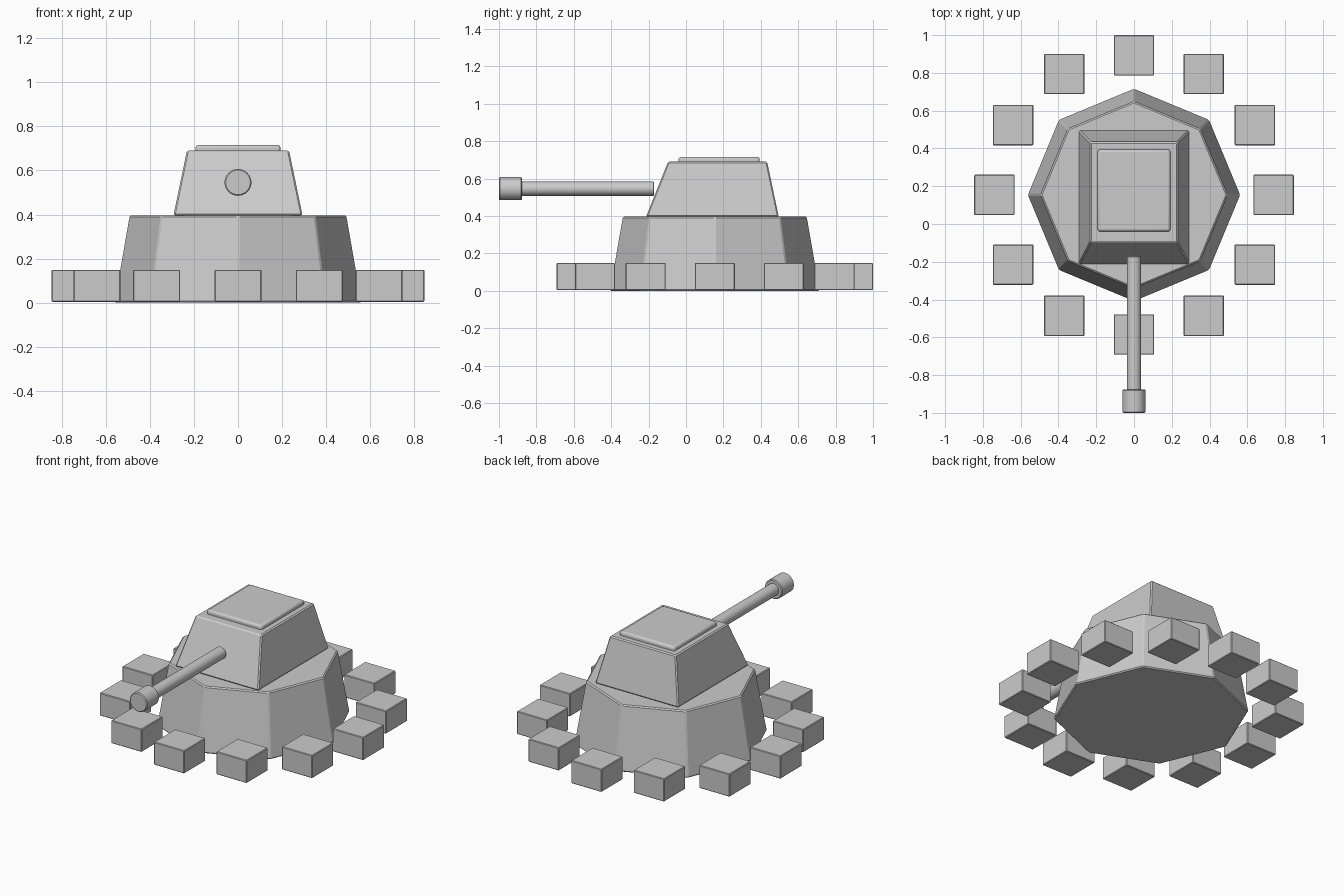
import bpy, bmesh
from math import sin, cos, pi, radians

if "Cube" in bpy.data.objects:
    bpy.data.objects.remove(bpy.data.objects["Cube"])

CY = 0.154  # centre of the bunker along y


def finish(name, bm, bevel=0.0, segments=1, smooth=False):
    bmesh.ops.recalc_face_normals(bm, faces=bm.faces[:])
    mesh = bpy.data.meshes.new(name)
    bm.to_mesh(mesh)
    bm.free()
    ob = bpy.data.objects.new(name, mesh)
    bpy.context.collection.objects.link(ob)
    if bevel:
        mod = ob.modifiers.new("Bevel", "BEVEL")
        mod.width, mod.segments = bevel, segments
        mod.limit_method, mod.angle_limit = "ANGLE", radians(20)
    if smooth:
        bpy.ops.object.select_all(action="DESELECT")
        ob.select_set(True)
        bpy.context.view_layer.objects.active = ob
        bpy.ops.object.shade_smooth_by_angle(angle=radians(35))
    return ob


def loft(name, lower, upper, z0, z1, **kw):
    """Solid between two matching outlines at heights z0 and z1."""
    bm = bmesh.new()
    a = [bm.verts.new((x, y, z0)) for x, y in lower]
    b = [bm.verts.new((x, y, z1)) for x, y in upper]
    bm.faces.new(a[::-1])
    bm.faces.new(b)
    for i in range(len(a)):
        j = (i + 1) % len(a)
        bm.faces.new((a[i], a[j], b[j], b[i]))
    return finish(name, bm, **kw)


def rect(x, y0, y1):
    return [(-x, y0), (x, y0), (x, y1), (-x, y1)]


def octagon(r):
    return [(r * cos(i * pi / 4), CY + r * sin(i * pi / 4)) for i in range(8)]


def tube(name, r, y0, y1, z, bevel=0.0):
    """Cylinder lying along y."""
    bm = bmesh.new()
    bmesh.ops.create_cone(bm, cap_ends=True, segments=32, radius1=r, radius2=r, depth=y1 - y0)
    ob = finish(name, bm, bevel=bevel, smooth=True)
    ob.location = (0, (y0 + y1) / 2, z)
    ob.rotation_euler.x = pi / 2
    return ob


# Tapered octagonal base
loft("bunker_base", octagon(0.563), octagon(0.494), 0.0, 0.396, bevel=0.007)

# Turret and its roof plate
loft("turret", rect(0.293, -0.214, 0.496), rect(0.232, -0.096, 0.434), 0.396, 0.69, bevel=0.007)
loft("roof_hatch", rect(0.193, -0.04, 0.394), rect(0.193, -0.04, 0.394), 0.676, 0.716,
     bevel=0.014, segments=3, smooth=True)

# Gun
tube("gun_barrel", 0.038, -0.9, -0.17, 0.546, bevel=0.004)
tube("muzzle", 0.061, -1.0, -0.876, 0.546, bevel=0.005)

# Ring of twelve axis-aligned barrier blocks
for i in range(12):
    t = i * pi / 6
    s = 0.107
    cx, cy = 0.739 * cos(t), CY + 0.739 * sin(t)
    sq = [(cx - s, cy - s), (cx + s, cy - s), (cx + s, cy + s), (cx - s, cy + s)]
    loft(f"barrier_block_{i + 1:02d}", sq, sq, 0.004, 0.149, bevel=0.004)
